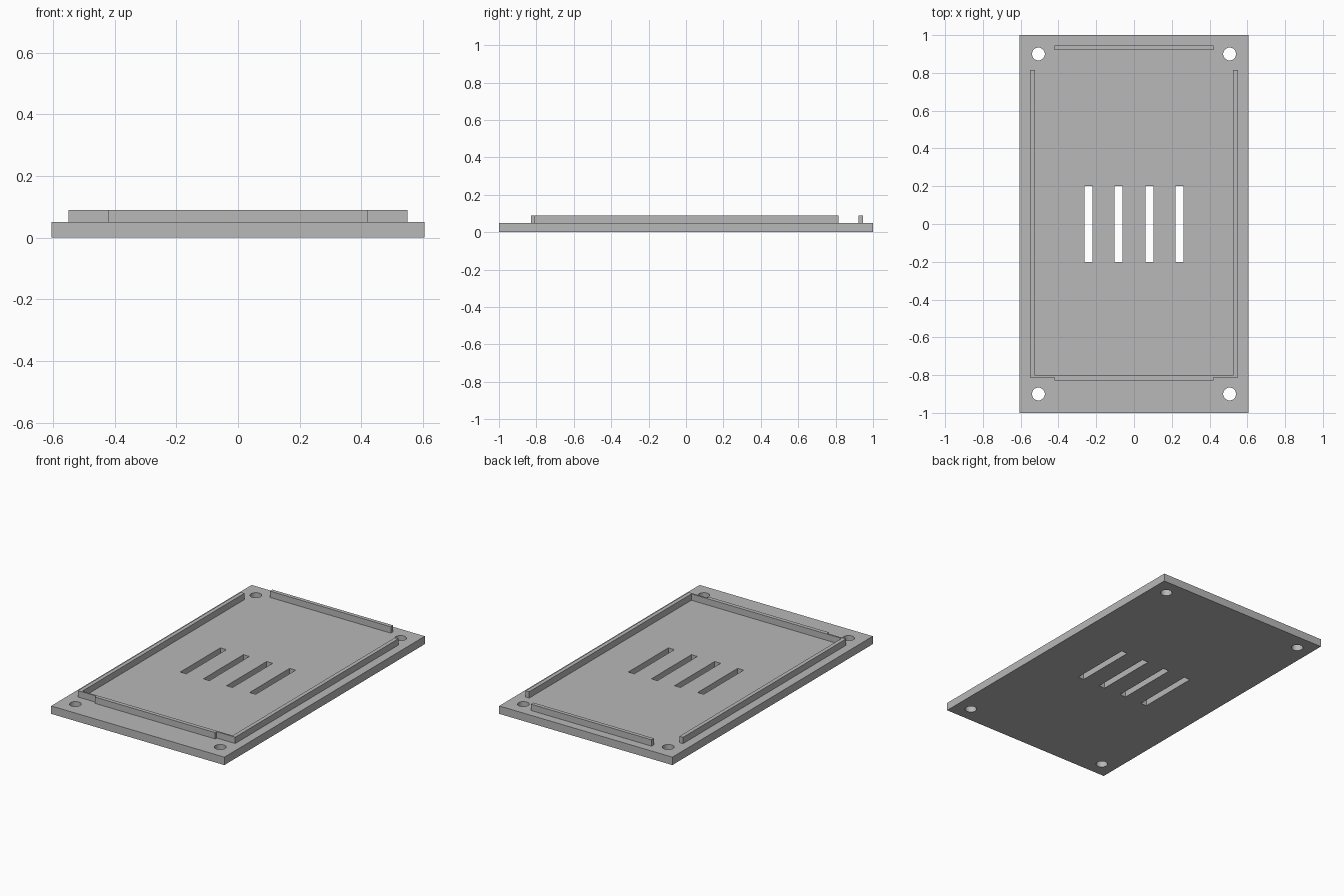
import bpy
import bmesh
import math

if "Cube" in bpy.data.objects:
    bpy.data.objects.remove(bpy.data.objects["Cube"], do_unlink=True)

# One matt grey for the whole cover
GREY = (0.48, 0.48, 0.48, 1.0)
grey = bpy.data.materials.new("grey_plastic")
grey.use_nodes = True
grey.diffuse_color = GREY
grey.node_tree.nodes["Principled BSDF"].inputs["Base Color"].default_value = GREY

PLATE_TOP = 0.05
RAIL_TOP = 0.09


def rectangle(x0, x1, y0, y1):
    return [(x0, y0), (x1, y0), (x1, y1), (x0, y1)]


def circle(cx, cy, radius, sides=32):
    steps = [2 * math.pi * i / sides for i in range(sides)]
    return [(cx + radius * math.cos(a), cy + radius * math.sin(a)) for a in steps]


def extrude_outlines(name, outlines, z0, z1):
    """Solid from a flat outline; any further outlines inside it are holes."""
    curve = bpy.data.curves.new(name, "CURVE")
    curve.dimensions = "2D"
    curve.fill_mode = "BOTH"
    curve.extrude = (z1 - z0) / 2
    for outline in outlines:
        spline = curve.splines.new("POLY")
        spline.points.add(len(outline) - 1)
        for point, (x, y) in zip(spline.points, outline):
            point.co = (x, y, 0, 1)
        spline.use_cyclic_u = True
    obj = bpy.data.objects.new(name, curve)
    bpy.context.collection.objects.link(obj)
    bpy.ops.object.select_all(action="DESELECT")
    obj.select_set(True)
    bpy.context.view_layer.objects.active = obj
    bpy.ops.object.convert(target="MESH")
    obj = bpy.context.object
    obj.name = name

    # Weld caps to walls and lift to height
    bm = bmesh.new()
    bm.from_mesh(obj.data)
    bmesh.ops.remove_doubles(bm, verts=bm.verts, dist=0.0001)
    bmesh.ops.translate(bm, verts=bm.verts, vec=(0, 0, (z0 + z1) / 2))
    bmesh.ops.recalc_face_normals(bm, faces=bm.faces)
    bm.to_mesh(obj.data)
    bm.free()
    obj.data.materials.clear()
    obj.data.materials.append(grey)
    bpy.ops.object.shade_smooth_by_angle(angle=math.radians(30))
    return obj


# Base plate with corner screw holes and four vent slots
screw_holes = [circle(x, y, 0.034) for x in (-0.506, 0.506) for y in (-0.9, 0.9)]
vent_slots = [rectangle(x - 0.021, x + 0.021, -0.2, 0.2)
              for x in (-0.242, -0.081, 0.081, 0.242)]
plate = rectangle(-0.605, 0.605, -1, 1)
extrude_outlines("base_plate", [plate] + screw_holes + vent_slots, 0, PLATE_TOP)

# U-shaped locating rail: two sides joined by a front wall, thicker in the middle
half = [(0.42, -0.828), (0.42, -0.813), (0.55, -0.813), (0.55, 0.815),
        (0.525, 0.815), (0.525, -0.803)]
u_rail = half + [(-x, y) for x, y in reversed(half)]
extrude_outlines("side_and_front_rail", [u_rail], PLATE_TOP, RAIL_TOP)

# Separate back rail
extrude_outlines("back_rail", [rectangle(-0.422, 0.422, 0.922, 0.946)],
                 PLATE_TOP, RAIL_TOP)
